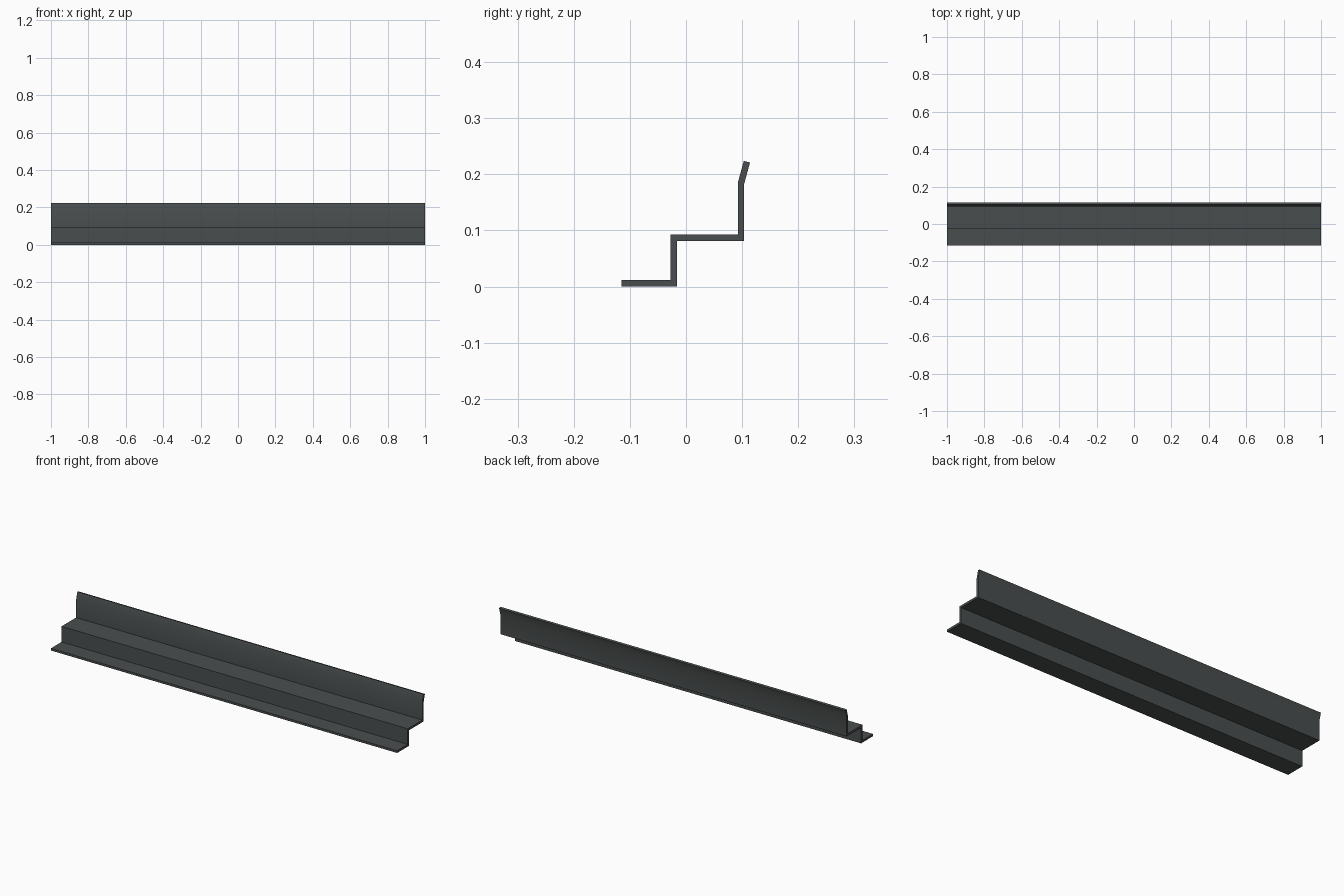
import bpy
import bmesh
from mathutils import Vector

cube = bpy.data.objects.get("Cube")
if cube:
    bpy.data.objects.remove(cube, do_unlink=True)

LENGTH = 2.0
THICK = 0.0115

# Dark grey metal
metal = bpy.data.materials.new("dark_grey_metal")
metal.use_nodes = True
colour = (0.068, 0.076, 0.076, 1)
metal.diffuse_color = colour
metal.node_tree.nodes["Principled BSDF"].inputs["Base Color"].default_value = colour

# Centre line of the folded sheet as (y, z): foot, riser, shelf, wall, bent lip
path = [Vector(p) for p in (
    (-0.115, 0.0058), (-0.022, 0.0058), (-0.022, 0.0872),
    (0.098, 0.0872), (0.098, 0.184), (0.1085, 0.2225))]


def mitred_offset(points, distance):
    """Offset an open path sideways, keeping sharp mitred corners."""
    normals = []
    for a, b in zip(points, points[1:]):
        d = (b - a).normalized()
        normals.append(Vector((-d.y, d.x)))
    result = []
    for i, p in enumerate(points):
        n0 = normals[max(i - 1, 0)]
        n1 = normals[min(i, len(normals) - 1)]
        result.append(p + (n0 + n1) * distance / (1 + n0.dot(n1)))
    return result


# Sheet cross-section, one quad per fold, extruded along the length
upper = mitred_offset(path, THICK / 2)
lower = mitred_offset(path, -THICK / 2)
bm = bmesh.new()
rows = [[bm.verts.new((-LENGTH / 2, p.x, p.y)) for p in side]
        for side in (upper, lower)]
section = [bm.faces.new((rows[0][i], rows[0][i + 1], rows[1][i + 1], rows[1][i]))
           for i in range(len(path) - 1)]
# Keep the starting section as the end cap
extruded = bmesh.ops.extrude_face_region(bm, geom=section, use_keep_orig=True)
moved = [g for g in extruded["geom"] if isinstance(g, bmesh.types.BMVert)]
bmesh.ops.translate(bm, verts=moved, vec=(LENGTH, 0, 0))
bmesh.ops.recalc_face_normals(bm, faces=bm.faces[:])

mesh = bpy.data.meshes.new("stepped_trim")
bm.to_mesh(mesh)
bm.free()
mesh.materials.append(metal)
trim = bpy.data.objects.new("stepped_trim", mesh)
bpy.context.collection.objects.link(trim)

# Soft shading over the shallow lip bend, crisp square folds
bpy.ops.object.select_all(action="DESELECT")
trim.select_set(True)
bpy.context.view_layer.objects.active = trim
bpy.ops.object.shade_smooth_by_angle(angle=0.52)
